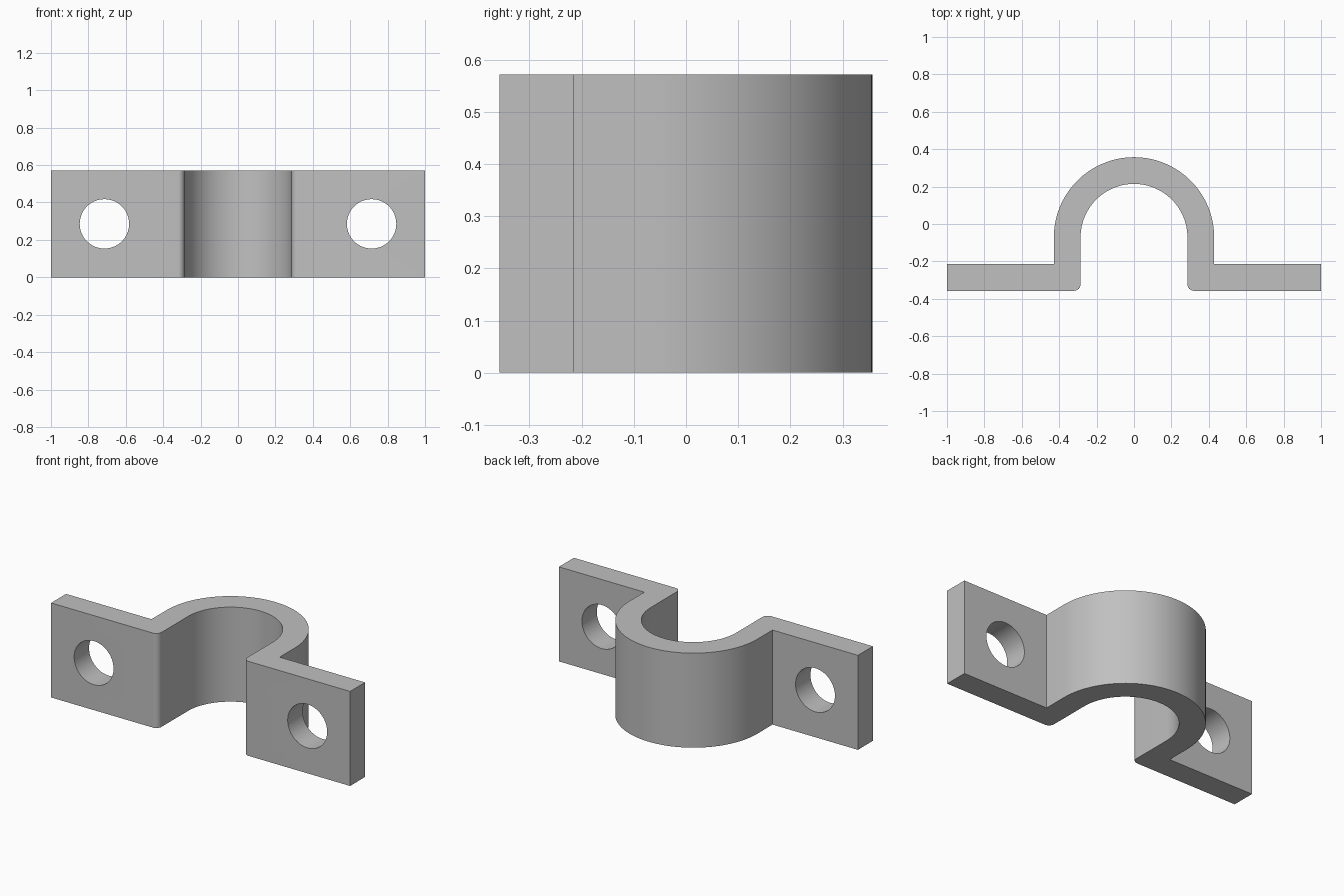
import bpy, bmesh, math

cube = bpy.data.objects.get("Cube")
if cube:
    bpy.data.objects.remove(cube, do_unlink=True)

U = 1 / 7                      # plate thickness, the base unit of the bracket
HEIGHT = 4 * U
OUTER, INNER = 3 * U, 2 * U    # saddle radii
FRONT, ARC_Y = -2.5 * U, -0.5 * U
FILLET = 0.035
HOLE_X, HOLE_R = 5 * U, 0.132

steel = bpy.data.materials.new("grey_steel")
steel.use_nodes = True
color = (0.53, 0.53, 0.53, 1)
steel.diffuse_color = color
steel.node_tree.nodes["Principled BSDF"].inputs["Base Color"].default_value = color


def arc(cx, cy, r, start, end, steps):
    angles = [math.radians(start + (end - start) * i / steps) for i in range(steps + 1)]
    return [(cx + r * math.cos(a), cy + r * math.sin(a)) for a in angles]


def mirrored(points):
    return points + [(-x, y) for x, y in reversed(points) if x > 1e-5]


# Outline: outer side left to right, then inner side back again
outer = mirrored([(1, FRONT + U), (OUTER, FRONT + U)] + arc(0, ARC_Y, OUTER, 0, 90, 32))
inner = mirrored([(1, FRONT)]
                 + arc(INNER + FILLET, FRONT + FILLET, FILLET, 270, 180, 8)
                 + arc(0, ARC_Y, INNER, 0, 90, 32))
outline = outer + inner[::-1]

# Extrude the outline into the clamp body
bm = bmesh.new()
base = bm.faces.new([bm.verts.new((x, y, 0)) for x, y in outline])
lifted = bmesh.ops.extrude_face_region(bm, geom=[base])["geom"]
bmesh.ops.translate(bm, vec=(0, 0, HEIGHT),
                    verts=[v for v in lifted if isinstance(v, bmesh.types.BMVert)])
bmesh.ops.recalc_face_normals(bm, faces=bm.faces)
mesh = bpy.data.meshes.new("pipe_clamp")
bm.to_mesh(mesh)
bm.free()
mesh.materials.append(steel)
clamp = bpy.data.objects.new("pipe_clamp", mesh)
bpy.context.collection.objects.link(clamp)

# Bolt holes through both ears
bpy.ops.object.select_all(action="DESELECT")
bpy.context.view_layer.objects.active = clamp
for side in (-1, 1):
    bpy.ops.mesh.primitive_cylinder_add(
        vertices=64, radius=HOLE_R, depth=3 * U, rotation=(math.pi / 2, 0, 0),
        location=(side * HOLE_X, FRONT + U / 2, HEIGHT / 2))
    cutter = bpy.context.object
    cutter.name = "bolt_hole_cutter"
    cutter.hide_render = True
    cutter.data.materials.append(steel)
    cut = clamp.modifiers.new("bolt_hole", "BOOLEAN")
    cut.operation, cut.solver, cut.object = "DIFFERENCE", "EXACT", cutter
    bpy.context.view_layer.objects.active = clamp
    bpy.ops.object.modifier_apply(modifier=cut.name)
    bpy.data.objects.remove(cutter, do_unlink=True)

# Smooth curves, crisp edges
clamp.select_set(True)
bpy.context.view_layer.objects.active = clamp
bpy.ops.object.shade_smooth_by_angle(angle=math.radians(30))
